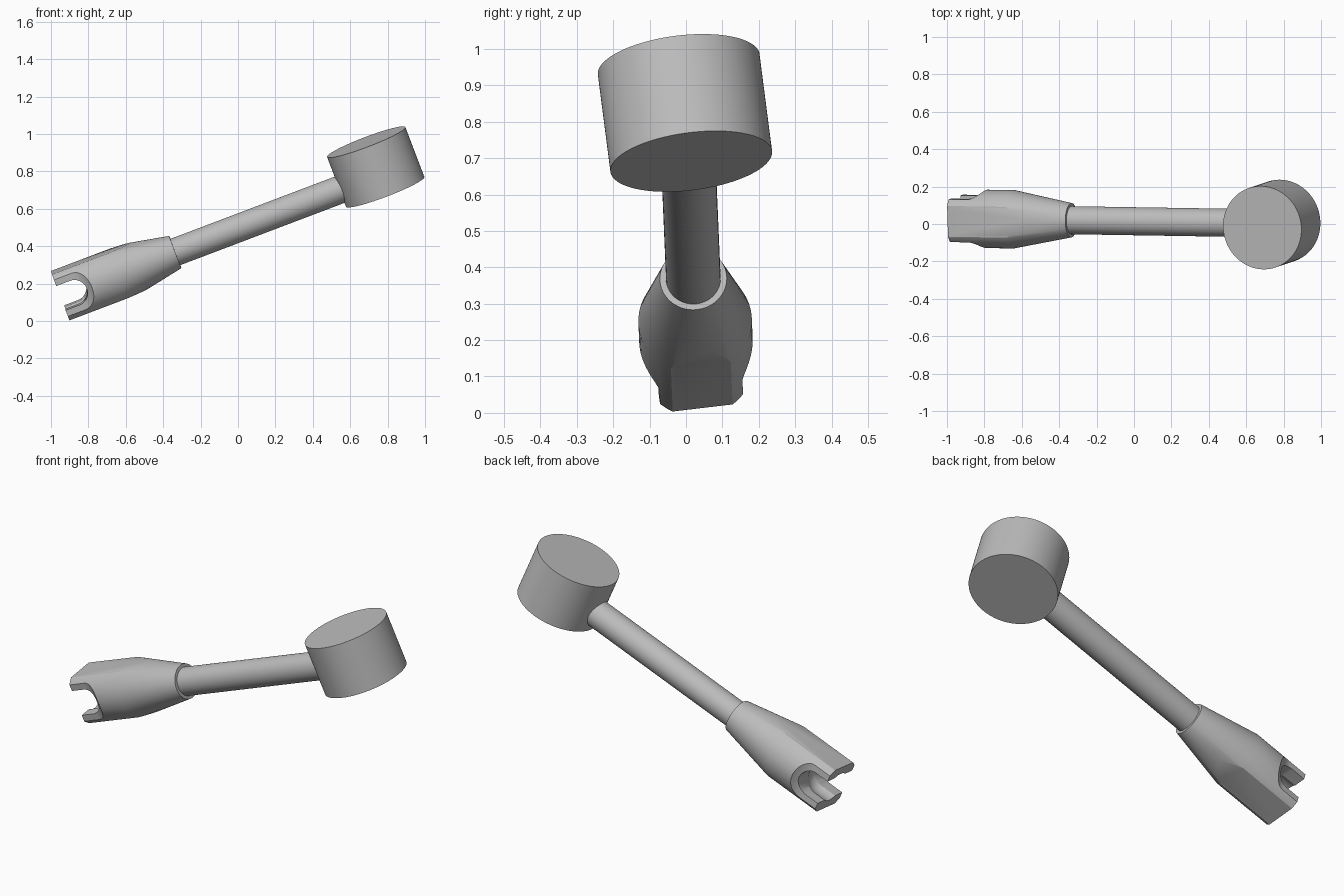
import bpy, bmesh, math
from mathutils import Matrix, Vector

cube = bpy.data.objects.get("Cube")
if cube:
    bpy.data.objects.remove(cube, do_unlink=True)

grey = bpy.data.materials.new("plain_grey")
grey.use_nodes = True
grey.diffuse_color = (0.5, 0.5, 0.5, 1)
grey.node_tree.nodes["Principled BSDF"].inputs["Base Color"].default_value = grey.diffuse_color

# Tilted frame: local x runs along the arm, local z along the head's axis
along = Vector((0.935, -0.015, 0.3545)).normalized()
side = Vector((-0.352, -0.12, 0.928)).cross(along).normalized()
up = along.cross(side)
frame = Matrix((along, side, up)).transposed().to_4x4()
frame.translation = (-0.95, 0.03, 0.136)


def finish(name, bm):
    bmesh.ops.remove_doubles(bm, verts=bm.verts, dist=1e-5)
    bmesh.ops.recalc_face_normals(bm, faces=bm.faces)
    mesh = bpy.data.meshes.new(name)
    bm.to_mesh(mesh)
    bm.free()
    mesh.materials.append(grey)
    obj = bpy.data.objects.new(name, mesh)
    bpy.context.collection.objects.link(obj)
    obj.matrix_world = frame
    return obj


def lathe(name, profile, steps=64):
    """Spin (distance, radius) points around the local x axis."""
    bm = bmesh.new()
    verts = [bm.verts.new((s, r, 0)) for s, r in profile]
    edges = [bm.edges.new(pair) for pair in zip(verts, verts[1:])]
    bmesh.ops.spin(bm, geom=verts + edges, cent=(0, 0, 0), axis=(1, 0, 0),
                   angle=math.tau, steps=steps)
    return finish(name, bm)


def prism(name, outline, direction):
    """Extrude a flat outline symmetrically by direction."""
    bm = bmesh.new()
    d = Vector(direction)
    face = bm.faces.new([bm.verts.new(Vector(p) - d) for p in outline])
    new = bmesh.ops.extrude_face_region(bm, geom=[face])["geom"]
    bmesh.ops.translate(bm, vec=d * 2,
                        verts=[v for v in new if isinstance(v, bmesh.types.BMVert)])
    return finish(name, bm)


def cut(obj, cutter, operation):
    mod = obj.modifiers.new("cut", "BOOLEAN")
    mod.operation, mod.solver, mod.object = operation, "EXACT", cutter
    bpy.context.view_layer.objects.active = obj
    bpy.ops.object.modifier_apply(modifier=mod.name)
    bpy.data.objects.remove(cutter, do_unlink=True)


# Forked sleeve: a turned body with a cone towards the rod
sleeve = lathe("forked_sleeve", [(0, 0), (0, 0.156), (0.33, 0.156), (0.658, 0.092), (0.658, 0)])

# Flats above and below, and narrowed cheeks that flare out to the full body
flare = [(0.10 + 0.08 * t / 8, 0.115 + 0.045 * (t / 8) ** 2) for t in range(9)]
half = [(-0.1, 0.115)] + flare + [(0.8, 0.16)]
outline = [(s, v, 0) for s, v in half] + [(s, -v, 0) for s, v in reversed(half)]
cut(sleeve, prism("flats_cutter", outline, (0, 0, 0.132)), "INTERSECT")

# Round-ended slot across the sleeve
radius = 0.07
turns = [math.pi * (0.5 - i / 24) for i in range(25)]
slot = [(-0.1, 0, radius)]
slot += [(0.078 + radius * math.cos(a), 0, radius * math.sin(a)) for a in turns]
slot += [(-0.1, 0, -radius)]
cut(sleeve, prism("slot_cutter", slot, (0, 0.3, 0)), "DIFFERENCE")

# Round-nosed bore down the middle of the fork
bore = [(-0.1, 0), (-0.1, 0.085)]
bore += [(0.07 + 0.085 * math.sin(a), 0.085 * math.cos(a))
         for a in (math.pi * i / 24 for i in range(13))]
cut(sleeve, lathe("bore_cutter", bore, 48), "DIFFERENCE")

# Rod
rod = lathe("rod", [(0.6, 0), (0.6, 0.075), (1.72, 0.075), (1.72, 0)])

# Drum head, standing across the rod
bm = bmesh.new()
bmesh.ops.create_cone(bm, cap_ends=True, segments=96, radius1=0.224, radius2=0.224, depth=0.287,
                      matrix=Matrix.Translation((1.821, 0, 0.046)))
head = finish("drum_head", bm)

for obj in (sleeve, rod, head):
    bpy.ops.object.select_all(action="DESELECT")
    obj.select_set(True)
    bpy.context.view_layer.objects.active = obj
    bpy.ops.object.shade_smooth_by_angle(angle=math.radians(30))
